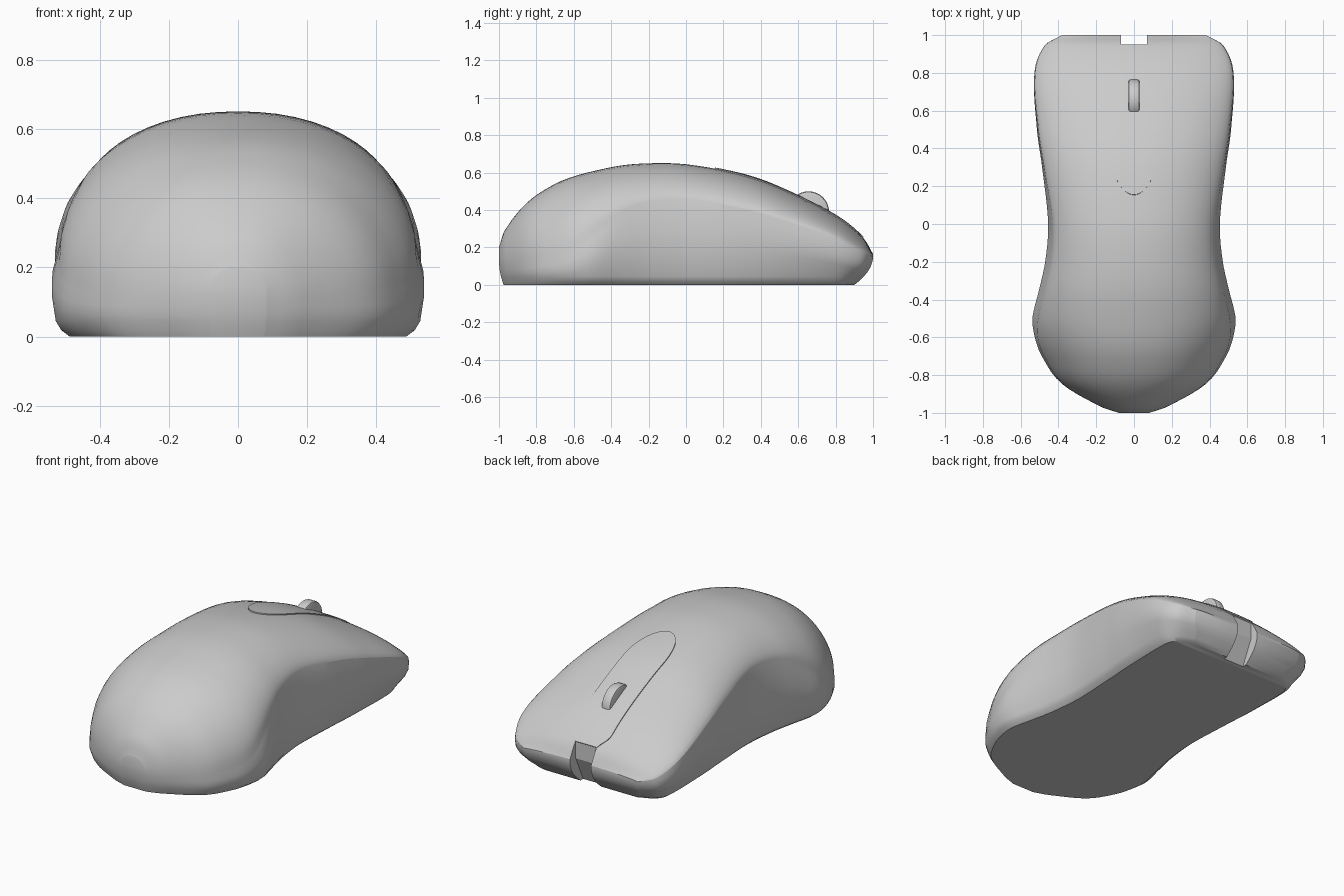
import bpy, bmesh, math
from mathutils import Vector

cube = bpy.data.objects.get("Cube")
if cube:
    bpy.data.objects.remove(cube, do_unlink=True)

plastic = bpy.data.materials.new("grey_plastic")
plastic.use_nodes = True
plastic.diffuse_color = (0.6, 0.6, 0.6, 1)
plastic.node_tree.nodes["Principled BSDF"].inputs["Base Color"].default_value = plastic.diffuse_color

# Sections along the body: y, crease half-width, belly half-width, crown height, crease height
SECTIONS = [
    (-1.0, .08, .08, .20, .13), (-.97, .17, .17, .29, .13), (-.85, .375, .378, .44, .14),
    (-.7, .48, .488, .54, .16), (-.6, .515, .525, .58, .2), (-.5, .512, .538, .607, .28),
    (-.35, .475, .503, .638, .39), (-.2, .44, .47, .65, .445), (0, .43, .455, .645, .46),
    (.3, .475, .49, .59, .41), (.5, .505, .52, .52, .355), (.8, .522, .535, .37, .25),
    (.95, .465, .48, .25, .175), (1.0, .38, .38, .165, .15)]


def smooth(a, b, v):
    t = min(1, max(0, (v - a) / (b - a)))
    return t * t * (3 - 2 * t)


def slope(i, k):
    lo, hi = SECTIONS[max(i - 1, 0)], SECTIONS[min(i + 1, len(SECTIONS) - 1)]
    return (hi[k] - lo[k]) / (hi[0] - lo[0])


def section(y):
    """Smoothly interpolated section values at y."""
    i = max(j for j in range(len(SECTIONS) - 1) if SECTIONS[j][0] <= y or j == 0)
    a, b = SECTIONS[i], SECTIONS[i + 1]
    d = b[0] - a[0]
    t = (y - a[0]) / d
    s = t * t * (3 - 2 * t)
    return [a[k] * (1 - s) + b[k] * s + d * t * (1 - t) * ((1 - t) * slope(i, k) - t * slope(i + 1, k))
            for k in range(1, 5)]


def top_height(x, y):
    width, _, crown, crease = section(y)
    u = min(1, abs(x) / width)
    power = .55 + .13 * smooth(-.6, -.2, y)
    return crease + (crown - crease) * (1 - u ** 2.2) ** power


def make_object(name, bm):
    bmesh.ops.recalc_face_normals(bm, faces=bm.faces)
    mesh = bpy.data.meshes.new(name)
    bm.to_mesh(mesh)
    bm.free()
    obj = bpy.data.objects.new(name, mesh)
    bpy.context.collection.objects.link(obj)
    mesh.materials.append(plastic)
    return obj


def finish(obj, angle=35):
    bpy.ops.object.select_all(action='DESELECT')
    obj.select_set(True)
    bpy.context.view_layer.objects.active = obj
    for mod in list(obj.modifiers):
        bpy.ops.object.modifier_apply(modifier=mod.name)
    bpy.ops.object.shade_smooth_by_angle(angle=math.radians(angle))


def prism(name, points, half_width):
    """Side profile in (y, z), extruded across x."""
    bm = bmesh.new()
    face = bm.faces.new([bm.verts.new((-half_width, y, z)) for y, z in points])
    new = bmesh.ops.extrude_face_region(bm, geom=[face])["geom"]
    bmesh.ops.translate(bm, vec=(2 * half_width, 0, 0),
                        verts=[v for v in new if isinstance(v, bmesh.types.BMVert)])
    return make_object(name, bm)


# Body: half sections mirrored into rings, lofted from the rounded heel to the nose
ARC, WALL = 12, 6


def half_ring(y):
    width, belly, _, crease = section(y)
    lean = .1 * smooth(-.2, .8, y)  # the walls lean inward towards the base at the nose
    pts = [(belly * (.905 - lean), 0), (belly * (.95 - lean), .018), (belly * (.98 - lean), .045),
           (belly * (1 - lean * .45), crease * .45), (belly * (1 - lean * .15), crease * .65),
           (belly * .35 + width * .65, crease * .88)]
    for i in range(ARC + 1):
        x = width * math.cos(math.pi / 2 * i / ARC)
        pts.append((x, top_height(x, y)))
    tuck = .1 * smooth(.75, 1, y) if y > 0 else .025 * smooth(.75, 1, -y)
    return [Vector((x, y * (1 - tuck * max(0, 1 - z / crease) ** 2), z)) for x, z in pts]


bm = bmesh.new()
STATIONS = 56
rings = []
for s in range(STATIONS + 1):
    y = -math.cos(math.pi * s / STATIONS)
    half = half_ring(y)
    half[-1].x = 0
    ring = half + [Vector((-p.x, p.y, p.z)) for p in half[-2::-1]]
    rings.append([bm.verts.new(p) for p in ring])
count = len(rings[0])
for a, b in zip(rings, rings[1:]):
    for i in range(count):
        j = (i + 1) % count
        bm.faces.new((a[i], a[j], b[j], b[i]))
for ring in (rings[0], rings[-1]):
    for i in range(count // 2 - 1):
        bm.faces.new((ring[i], ring[i + 1], ring[count - 2 - i], ring[count - 1 - i]))
    mid = count // 2
    bm.faces.new((ring[mid - 1], ring[mid], ring[mid + 1]))
# Keep the crease between top shell and side wall crisp on the nose half
for a, b in zip(rings, rings[1:]):
    for i in (WALL, count - 1 - WALL):
        if a[i].co.y > .12:
            bm.edges.get((a[i], b[i])).smooth = False
for i in range(WALL, count - 1 - WALL):
    bm.edges.get((rings[-1][i], rings[-1][i + 1])).smooth = False
body = make_object("body", bm)

# Notch for the cable at the nose
cutter = prism("notch_cutter", [(.86, -.03), (.945, .15), (.945, .4), (1.2, .4), (1.2, -.03)], .07)
cutter.hide_render = True
cut = body.modifiers.new("notch", 'BOOLEAN')
cut.operation = 'DIFFERENCE'
cut.solver = 'EXACT'
cut.object = cutter
finish(body)
bpy.data.objects.remove(cutter, do_unlink=True)

# Centre panel: a thin plate following the top shell
START, END, ACROSS, ALONG = .155, .95, 10, 40
bm = bmesh.new()
rows = []
for r in range(ALONG + 1):
    y = START + (END - START) * (1 - math.cos(math.pi * r / ALONG)) / 2
    round_end = min(1, (y - START) / .25)
    w = max(.004, .125 * math.sqrt(1 - (1 - round_end) ** 2)) - .055 * smooth(.86, .96, y) ** 2
    rows.append([])
    for c in range(ACROSS + 1):
        x = w * (2 * c / ACROSS - 1)
        rows[-1].append(bm.verts.new((x, y, top_height(x, y) + .006)))
for a, b in zip(rows, rows[1:]):
    for c in range(ACROSS):
        bm.faces.new((a[c], a[c + 1], b[c + 1], b[c]))
panel = make_object("centre_panel", bm)
solid = panel.modifiers.new("thickness", 'SOLIDIFY')
solid.thickness = .009
solid.offset = -1
finish(panel)

# Scroll wheel
bpy.ops.mesh.primitive_cylinder_add(vertices=32, radius=.11, depth=.06,
                                    location=(0, .655, .39), rotation=(0, math.pi / 2, 0))
wheel = bpy.context.object
wheel.name = "scroll_wheel"
wheel.data.materials.append(plastic)
bevel = wheel.modifiers.new("rounded_rim", 'BEVEL')
bevel.width = .012
bevel.segments = 2
finish(wheel)
